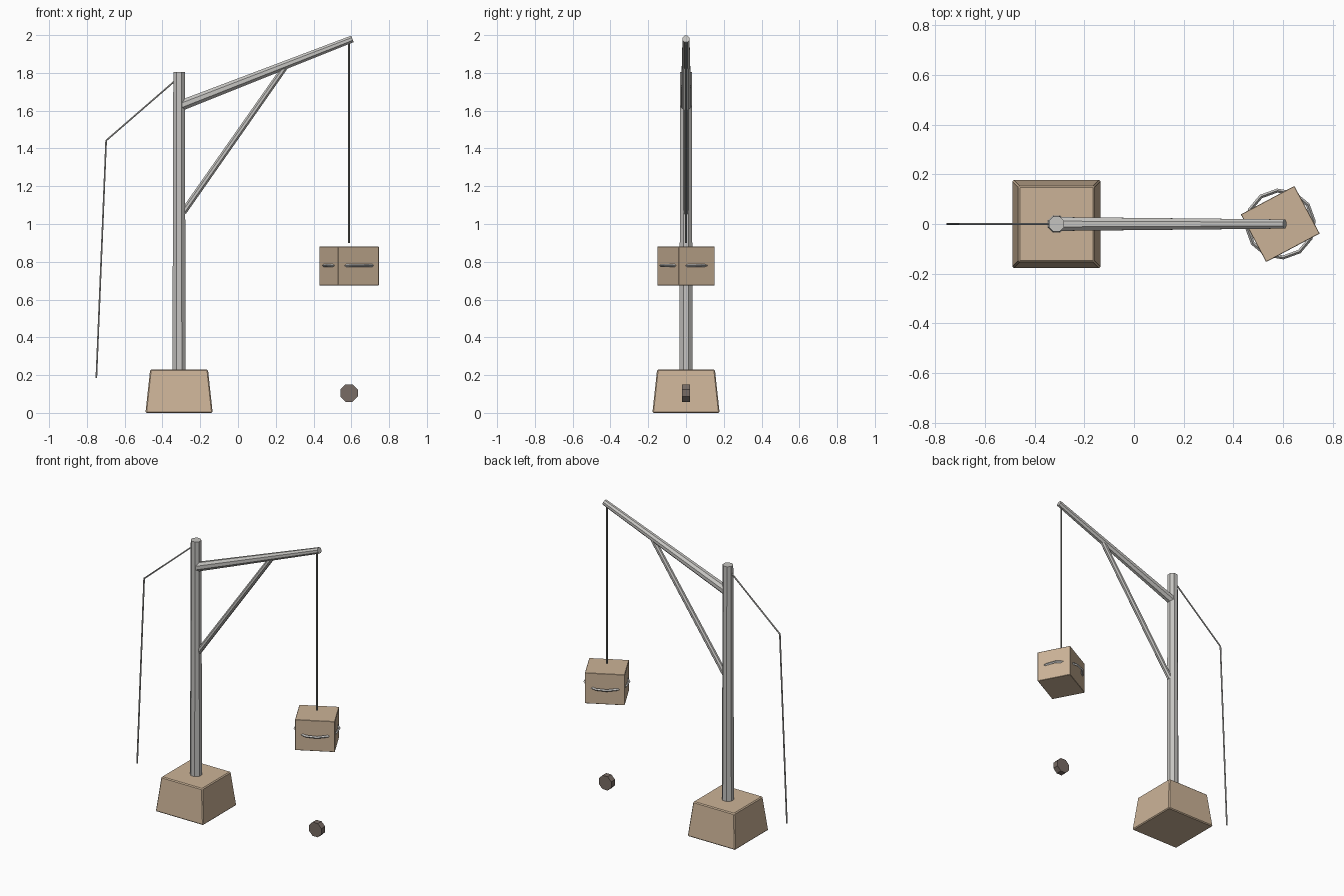
import bpy
import bmesh
import math
from mathutils import Matrix, Vector

old = bpy.data.objects.get("Cube")
if old:
    bpy.data.objects.remove(old, do_unlink=True)


def material(name, rgb):
    m = bpy.data.materials.new(name)
    m.use_nodes = True
    m.diffuse_color = (*rgb, 1)
    m.node_tree.nodes["Principled BSDF"].inputs["Base Color"].default_value = (*rgb, 1)
    return m


tan = material("tan block", (0.60, 0.45, 0.31))
steel = material("light steel", (0.56, 0.55, 0.53))
cable = material("grey cable", (0.22, 0.22, 0.20))
brown = material("dark brown", (0.19, 0.15, 0.13))


def finish(name, bm, mat):
    bmesh.ops.recalc_face_normals(bm, faces=bm.faces)
    mesh = bpy.data.meshes.new(name)
    bm.to_mesh(mesh)
    bm.free()
    mesh.materials.append(mat)
    ob = bpy.data.objects.new(name, mesh)
    bpy.context.collection.objects.link(ob)
    return ob


def rod(name, start, end, r1, r2, mat, sides=8):
    """Tapered bar between two points."""
    a, b = Vector(start), Vector(end)
    d = b - a
    place = Matrix.Translation((a + b) / 2) @ d.to_track_quat("Z", "Y").to_matrix().to_4x4()
    bm = bmesh.new()
    bmesh.ops.create_cone(bm, cap_ends=True, segments=sides, radius1=r1, radius2=r2, depth=d.length,
                          matrix=place @ Matrix.Rotation(math.pi / sides, 4, "Z"))
    return finish(name, bm, mat)


def block(name, size, centre, mat, turn=0, taper=1, bevel=0.003):
    """Box with a narrowed top and a small bevel."""
    bm = bmesh.new()
    bmesh.ops.create_cube(bm, size=1)
    for v in bm.verts:
        if v.co.z > 0:
            v.co.xy *= taper
        v.co *= Vector(size)
    bmesh.ops.bevel(bm, geom=bm.edges[:], offset=bevel, segments=1, affect="EDGES")
    ob = finish(name, bm, mat)
    ob.location = centre
    ob.rotation_euler.z = turn
    return ob


mast_x, load_x = -0.312, 0.588

# Base and mast
block("base_block", Vector((0.356, 0.356, 0.23)), (mast_x, 0, 0.115), tan, taper=0.86, bevel=0.006)
rod("mast", (mast_x, 0, 0.2), (mast_x, 0, 1.805), 0.038, 0.033, steel)

# Boom and its brace
rod("boom", (-0.3, 0, 1.628), (0.606, 0, 1.98), 0.03, 0.02, steel)
rod("brace", (-0.29, 0, 1.062), (0.255, 0, 1.84), 0.018, 0.017, steel)

# Slack line behind the mast
rod("upper_line", (-0.32, 0, 1.77), (-0.698, 0, 1.442), 0.005, 0.005, steel, 6)
rod("lower_line", (-0.698, 0, 1.445), (-0.75, 0, 0.185), 0.005, 0.005, steel, 6)

# Hanging cable and load
rod("hanging_cable", (load_x, 0, 0.9), (load_x, 0, 1.97), 0.006, 0.006, cable, 6)
turn = math.radians(28)
block("load_box", (0.244, 0.217, 0.205), (load_x, 0, 0.778), tan, turn, bevel=0.002)

# Band around the load, showing through each side
bpy.ops.mesh.primitive_torus_add(location=(load_x, 0, 0.78), rotation=(0, 0, math.radians(5)),
                                 major_segments=12, minor_segments=4,
                                 major_radius=0.135, minor_radius=0.008)
band = bpy.context.object
band.name = "load_band"
band.data.materials.append(steel)
for face in band.data.polygons:
    face.use_smooth = False

# Small weight below the load
rod("weight_disc", (load_x, -0.02, 0.105), (load_x, 0.02, 0.105), 0.05, 0.05, brown)
